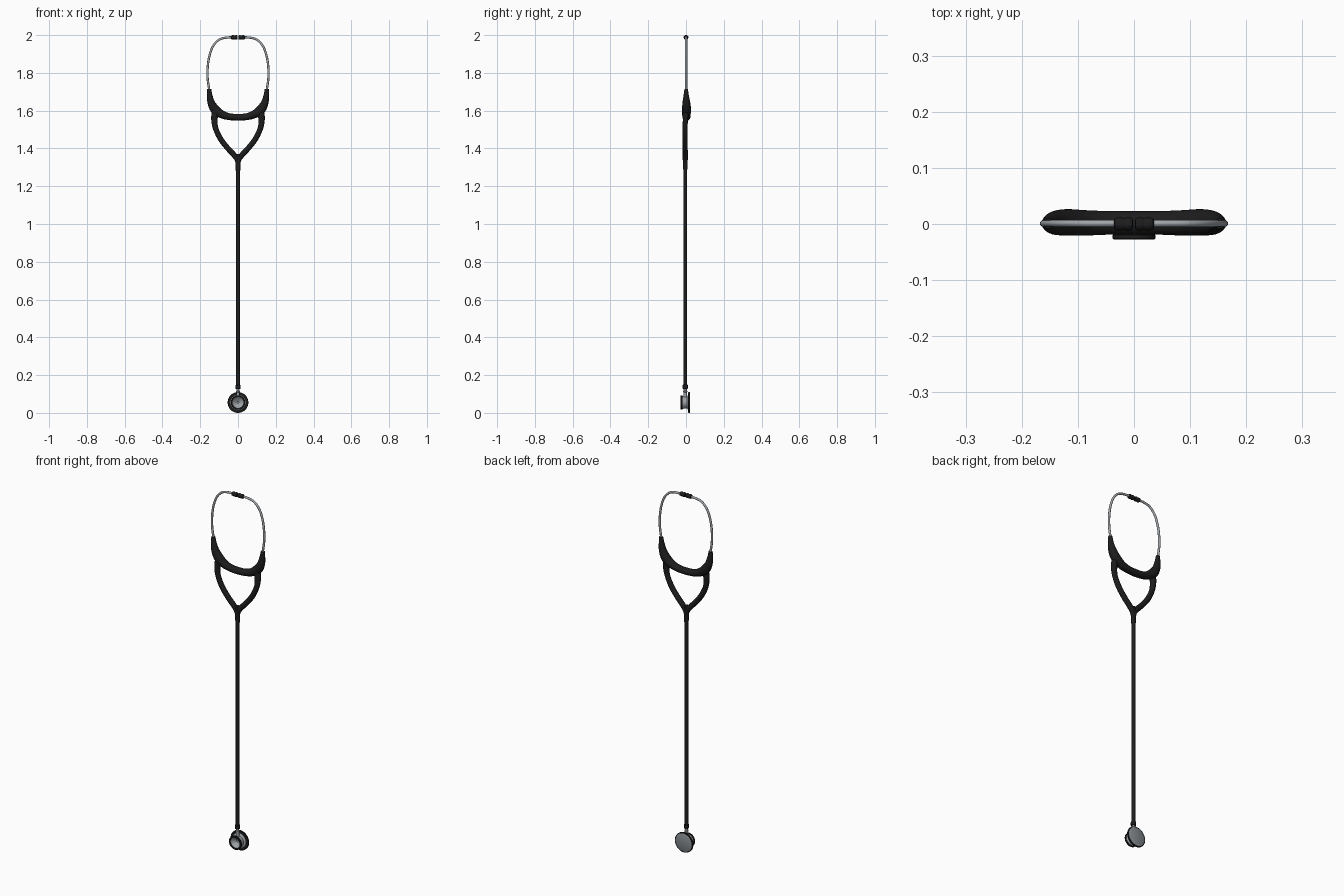
import bpy, bmesh, math
from mathutils import Vector

if "Cube" in bpy.data.objects:
    bpy.data.objects.remove(bpy.data.objects["Cube"])


def material(name, rgb):
    m = bpy.data.materials.new(name)
    m.diffuse_color = (*rgb, 1)
    m.use_nodes = True
    m.node_tree.nodes["Principled BSDF"].inputs["Base Color"].default_value = m.diffuse_color
    return m


RUBBER = material("black rubber", (0.012, 0.012, 0.012))
METAL = material("polished steel", (0.36, 0.38, 0.40))
DIAPHRAGM = material("grey diaphragm", (0.24, 0.26, 0.28))


def finish(name, bm, mat, angle=40):
    bmesh.ops.remove_doubles(bm, verts=bm.verts, dist=1e-6)
    bmesh.ops.recalc_face_normals(bm, faces=bm.faces)
    me = bpy.data.meshes.new(name)
    bm.to_mesh(me)
    bm.free()
    me.materials.append(mat)
    me.polygons.foreach_set("use_smooth", [True] * len(me.polygons))
    me.set_sharp_from_angle(angle=math.radians(angle))
    ob = bpy.data.objects.new(name, me)
    bpy.context.collection.objects.link(ob)
    return ob


def bridge(bm, rings, cap=True):
    n = len(rings[0])
    for a, b in zip(rings, rings[1:]):
        for i in range(n):
            j = (i + 1) % n
            bm.faces.new((a[i], a[j], b[j], b[i]))
    if cap:
        bm.faces.new(rings[0])
        bm.faces.new(rings[-1])


def spline(keys, steps):
    """Catmull-Rom through tuples of any length."""
    k = [Vector(p) for p in keys]
    k = [2 * k[0] - k[1]] + k + [2 * k[-1] - k[-2]]
    out = []
    for i in range(1, len(k) - 2):
        p0, p1, p2, p3 = k[i - 1:i + 3]
        for s in range(steps):
            t = s / steps
            out.append(0.5 * (2 * p1 + (p2 - p0) * t + (2 * p0 - 5 * p1 + 4 * p2 - p3) * t * t
                              + (3 * p1 - p0 - 3 * p2 + p3) * t ** 3))
    return out + [k[-2]]


def sweep(name, keys, mat, steps=8, sides=20, mirror=1):
    """Elliptical tube; keys are (x, z, half thickness in plane, half depth, y centre)."""
    pts = [Vector(p) for p in spline(keys, steps)]
    bm = bmesh.new()
    rings = []
    for i, p in enumerate(pts):
        q0, q1 = pts[max(i - 1, 0)], pts[min(i + 1, len(pts) - 1)]
        d = Vector((q1[0] - q0[0], q1[1] - q0[1])).normalized()
        ring = []
        for k in range(sides):
            a = math.tau * k / sides
            u, v = p[2] * math.cos(a), p[3] * math.sin(a)
            ring.append(bm.verts.new((mirror * (p[0] - d.y * u), p[4] + v, p[1] + d.x * u)))
        rings.append(ring)
    bridge(bm, rings)
    return finish(name, bm, mat)


def lathe(name, profile, axis, origin, mat, sides=48, closed=False, sign=1):
    """Revolve (radius, position) points about an axis through origin."""
    bm = bmesh.new()
    rings = []
    for r, t in profile:
        ring = []
        for k in range(sides):
            a = math.tau * k / sides
            c, s = r * math.cos(a), r * math.sin(a)
            v = {"x": (sign * t, c, s), "y": (c, t, s), "z": (c, s, t)}[axis]
            ring.append(bm.verts.new(Vector(origin) + Vector(v)))
        rings.append(ring)
    if closed:
        rings.append(rings[0])
    bridge(bm, rings, not closed)
    return finish(name, bm, mat, 35)


# Parts that repeat on both sides
for side, s in (("left", -1), ("right", 1)):
    r = 0.006
    sweep(side + "_ear_tube", [(x, z, r, r, 0.001) for x, z in (
        (0.025, 1.988), (0.06, 1.987), (0.098, 1.977), (0.130, 1.945), (0.150, 1.895),
        (0.160, 1.835), (0.161, 1.775), (0.153, 1.715), (0.146, 1.66))], METAL, mirror=s)
    # Ear tip with two soft ridges
    lathe(side + "_ear_tip", [(0.006, 0.002), (0.010, 0.003), (0.0125, 0.008), (0.0125, 0.012),
                              (0.0105, 0.016), (0.0105, 0.019), (0.0122, 0.023),
                              (0.0122, 0.028), (0.010, 0.034), (0.007, 0.036)],
          "x", (0, 0, 1.988), RUBBER, 24, sign=s)
    # Arm of the Y-shaped tubing
    sweep(side + "_tubing_arm", [
        (0.118, 1.60, 0.020, 0.016, -0.001), (0.125, 1.555, 0.017, 0.014, -0.003),
        (0.118, 1.505, 0.0145, 0.013, -0.005), (0.092, 1.45, 0.0145, 0.014, -0.005),
        (0.055, 1.402, 0.0145, 0.014, -0.005), (0.022, 1.366, 0.0145, 0.014, -0.004),
        (0.004, 1.335, 0.012, 0.013, -0.004), (0.001, 1.29, 0.010, 0.010, -0.004)],
        RUBBER, mirror=s)

# Curved yoke joining the two ear tubes
half = [(0.153, 1.715, 0.011, 0.009, 0.001), (0.150, 1.68, 0.015, 0.014, 0.001),
        (0.141, 1.64, 0.020, 0.021, 0.002), (0.120, 1.605, 0.025, 0.0235, 0.003),
        (0.085, 1.580, 0.021, 0.0225, 0.002), (0.045, 1.568, 0.018, 0.021, 0.002)]
sweep("yoke", [(-k[0], *k[1:]) for k in half] + [(0, 1.565, 0.018, 0.021, 0.002)] + half[::-1],
      RUBBER, sides=28)

# Long main tube, slightly thicker below the fork
sweep("main_tube", [(0, 1.37, 0.012, 0.012, -0.004), (0, 1.30, 0.0125, 0.011, -0.004),
                    (0, 1.22, 0.011, 0.0095, -0.004), (0, 0.80, 0.0108, 0.009, -0.004),
                    (0, 0.14, 0.0105, 0.009, -0.004)], RUBBER)

# Chest piece stem and collar
C = (0, 0, 0.055)
lathe("tube_collar", [(0.010, 0.126), (0.0135, 0.129), (0.0135, 0.147), (0.010, 0.150)],
      "z", (0, -0.004, 0), RUBBER, 24)
lathe("chest_stem", [(0.009, 0.075), (0.009, 0.108), (0.011, 0.110), (0.011, 0.116),
                     (0.008, 0.118), (0.008, 0.135)], "z", (0, -0.004, 0), METAL, 24)

# Steel body with a hollow bell at the front
lathe("chest_body", [(0.005, -0.004), (0.010, -0.008), (0.020, -0.013), (0.030, -0.024),
                     (0.034, -0.024), (0.034, -0.016), (0.031, -0.010), (0.031, 0.006),
                     (0.040, 0.011), (0.040, 0.016)], "y", C, METAL)
# Rubber rims around the bell and the diaphragm
lathe("bell_rim", [(0.029, -0.022), (0.029, -0.027), (0.031, -0.028), (0.036, -0.028),
                   (0.038, -0.026), (0.038, -0.020), (0.036, -0.018), (0.032, -0.018)],
      "y", C, RUBBER, closed=True)
lathe("diaphragm_rim", [(0.034, 0.011), (0.053, 0.011), (0.055, 0.013), (0.055, 0.020),
                        (0.053, 0.022), (0.051, 0.022), (0.050, 0.018), (0.034, 0.018)],
      "y", C, RUBBER, closed=True)
# Flat diaphragm on the back
lathe("diaphragm", [(0.051, 0.016), (0.051, 0.0205), (0.049, 0.0215)], "y", C, DIAPHRAGM)
